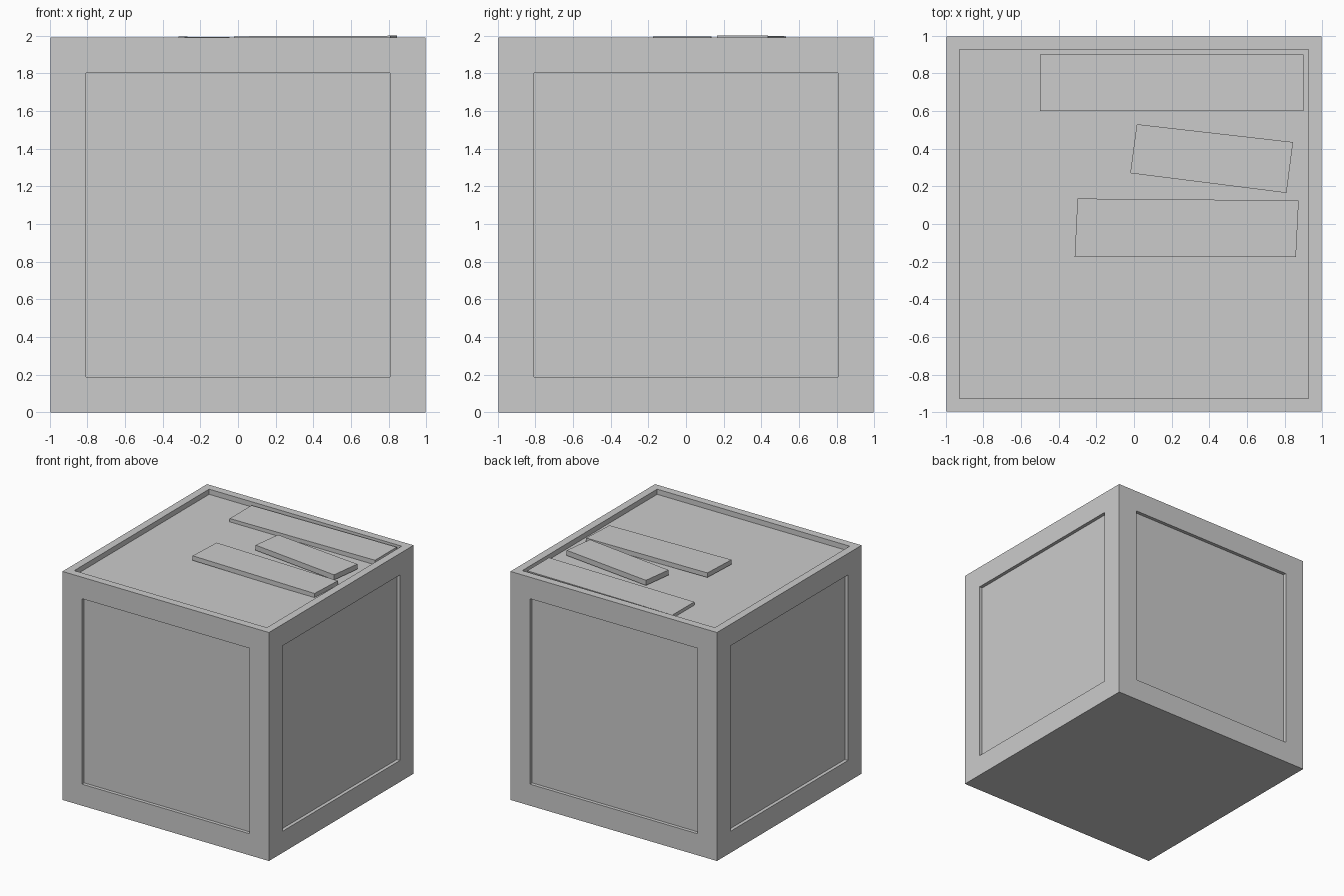
import bpy
import bmesh
from mathutils import Vector

default = bpy.data.objects.get("Cube")
if default:
    bpy.data.objects.remove(default, do_unlink=True)

SIZE = 1.99

grey = bpy.data.materials.new("plain_grey")
grey.use_nodes = True
colour = (0.6, 0.6, 0.6, 1)
grey.diffuse_color = colour
grey.node_tree.nodes["Principled BSDF"].inputs["Base Color"].default_value = colour


def add_object(name, bm):
    bmesh.ops.recalc_face_normals(bm, faces=bm.faces)
    mesh = bpy.data.meshes.new(name)
    bm.to_mesh(mesh)
    bm.free()
    mesh.materials.append(grey)
    obj = bpy.data.objects.new(name, mesh)
    bpy.context.collection.objects.link(obj)
    return obj


def recess(bm, faces, border, depth):
    """Sink a straight-walled panel into each face."""
    bmesh.ops.inset_individual(bm, faces=faces, thickness=border)
    bmesh.ops.inset_individual(bm, faces=faces, thickness=0, depth=-depth)


def plank(name, corners, thickness):
    """Slab hanging below four top corners."""
    bm = bmesh.new()
    top = [bm.verts.new(c) for c in corners]
    face = bm.faces.new(top)
    extruded = bmesh.ops.extrude_face_region(bm, geom=[face], use_keep_orig=True)
    verts = [g for g in extruded["geom"] if isinstance(g, bmesh.types.BMVert)]
    bmesh.ops.translate(bm, verts=verts, vec=Vector((0, 0, -thickness)))
    return add_object(name, bm)


# Crate with four shallow side panels and an open tray on top
bm = bmesh.new()
bmesh.ops.create_cube(bm, size=SIZE)
bmesh.ops.translate(bm, verts=bm.verts, vec=(0, 0, SIZE / 2))
bm.normal_update()
sides = [f for f in bm.faces if abs(f.normal.z) < 0.5]
lid = [f for f in bm.faces if f.normal.z > 0.5]
recess(bm, sides, 0.265, 0.03)
recess(bm, lid, 0.095, 0.045)
add_object("crate_body", bm)

# Loose planks lying in the tray, each slightly tilted
plank("back_plank", [(-0.5, 0.6, 1.974), (0.9, 0.6, 1.985),
                     (0.9, 0.9, 1.985), (-0.5, 0.9, 1.974)], 0.04)
plank("middle_plank", [(-0.02, 0.27, 1.997), (0.81, 0.165, 2.0),
                       (0.845, 0.435, 2.0), (0.015, 0.53, 1.997)], 0.045)
plank("front_plank", [(-0.315, -0.175, 1.995), (0.86, -0.175, 1.981),
                      (0.875, 0.125, 1.981), (-0.3, 0.135, 1.995)], 0.04)
